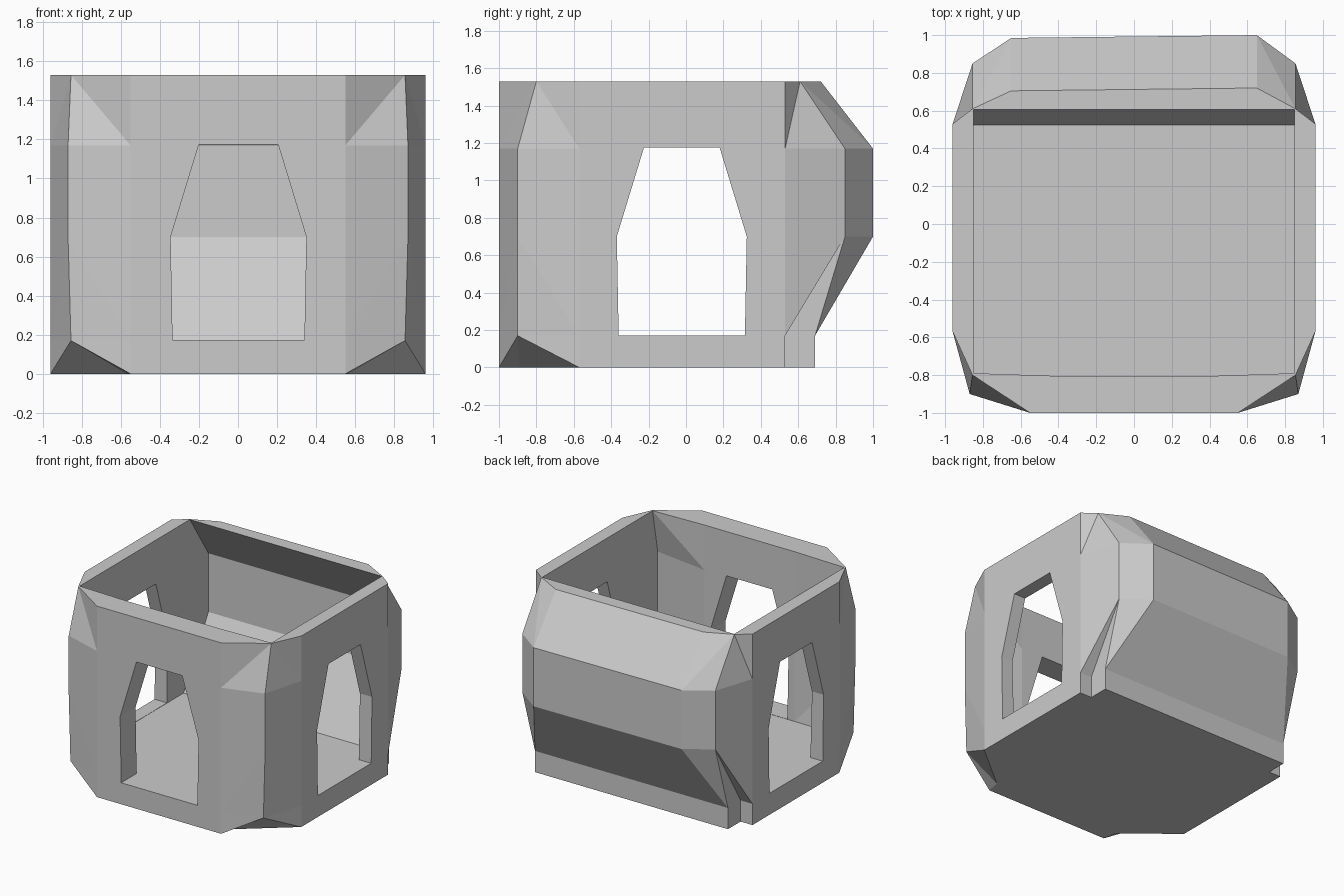
import bpy, bmesh

if "Cube" in bpy.data.objects:
    bpy.data.objects.remove(bpy.data.objects["Cube"])

FRONT, SIDE_F, SIDE_B = (.55, -1), (.96, -.57), (.96, .53)

# Right half of each outer section: (height, front corner, back corner, bay edge)
OUTER = [
    (0,    (.57, -.89),  (.855, .53), (.855, .69)),
    (.17,  (.855, -.9),  (.855, .53), (.855, .69)),
    (.70,  (.87, -.9),   (.855, .85), (.65, 1.0)),
    (1.17, (.87, -.9),   (.855, .85), (.65, 1.0)),
    (1.53, (.855, -.80), (.855, .61), (.65, .72)),
]
# Right half of each inner section: (height, front corner, back corner)
INNER = [
    (1.53, (.85, -.79), (.85, .605)),
    (1.17, (.86, -.87), (.85, .84)),
    (.70,  (.86, -.87), (.85, .84)),
    (.17,  (.85, -.80), (.85, .525)),
]


def ring(bm, half, z):
    """Mirror a half outline into a full counter-clockwise loop of vertices."""
    left = [(-x, y - (.015 if y > .7 and x < .7 else 0)) for x, y in reversed(half)]
    return [bm.verts.new((x, y, z)) for x, y in half + left]


def skin(bm, low, high, corners):
    """Join two loops; creases run from the upper corner points."""
    n = len(low)
    for i in range(n):
        j = (i + 1) % n
        a, b, c, d = low[i], low[j], high[j], high[i]
        if i in corners:
            bm.faces.new((a, b, d))
            bm.faces.new((b, c, d))
        elif j in corners:
            bm.faces.new((a, b, c))
            bm.faces.new((a, c, d))
        else:
            bm.faces.new((a, b, c, d))


def make_object(name, bm):
    bmesh.ops.recalc_face_normals(bm, faces=bm.faces[:])
    mesh = bpy.data.meshes.new(name)
    bm.to_mesh(mesh)
    bm.free()
    obj = bpy.data.objects.new(name, mesh)
    bpy.context.collection.objects.link(obj)
    return obj


# Room shell: outer skin, cavity, floor and top rim
bm = bmesh.new()
outer = [ring(bm, [FRONT, f, SIDE_F, SIDE_B, b, bay], z) for z, f, b, bay in OUTER]
inner = [ring(bm, [(.4, -.805), f, b], z) for z, f, b in INNER]
for low, high in zip(outer, outer[1:]):
    skin(bm, low, high, (1, 4, 7, 10))
for high, low in zip(inner, inner[1:]):
    skin(bm, low, high, (1, 4))
bm.faces.new(outer[0])
bm.faces.new(inner[-1])
o, n = outer[-1], inner[0]
for face in (
    (o[0], o[1], n[1], n[0]),
    (o[1], o[2], o[3], o[4], n[2], n[1]),
    (o[4], o[5], n[2]),
    (o[5], o[6], n[3], n[2]),
    (o[6], o[7], n[3]),
    (o[7], o[8], o[9], o[10], n[4], n[3]),
    (o[10], o[11], n[5], n[4]),
    (o[11], o[0], n[0], n[5]),
):
    bm.faces.new(face)
room = make_object("room_shell", bm)


def cutter(name, profile, start, end, place):
    """Extrude a doorway profile between two depths."""
    b = bmesh.new()
    a = [b.verts.new(place(u, z, start)) for u, z in profile]
    c = [b.verts.new(place(u, z, end)) for u, z in profile]
    skin(b, a, c, ())
    b.faces.new(a)
    b.faces.new(c)
    obj = make_object(name, b)
    obj.hide_render = True
    return obj


# Doorways: one in front, one straight through both sides
front = [(-.335, .172), (.34, .172), (.35, .7), (.205, 1.175), (-.2, 1.175), (-.345, .7)]
side = [(-.36, .172), (.315, .172), (.325, .7), (.18, 1.175), (-.225, 1.175), (-.37, .7)]
cutters = [
    cutter("front_doorway", front, -1.3, -.5, lambda u, z, d: (u, d, z)),
    cutter("side_doorways", side, -1.3, 1.3, lambda u, z, d: (d, u, z)),
]
bpy.context.view_layer.objects.active = room
for c in cutters:
    mod = room.modifiers.new(c.name, "BOOLEAN")
    mod.operation, mod.solver, mod.object = "DIFFERENCE", "EXACT", c
    bpy.ops.object.modifier_apply(modifier=mod.name)
    bpy.data.objects.remove(c)
